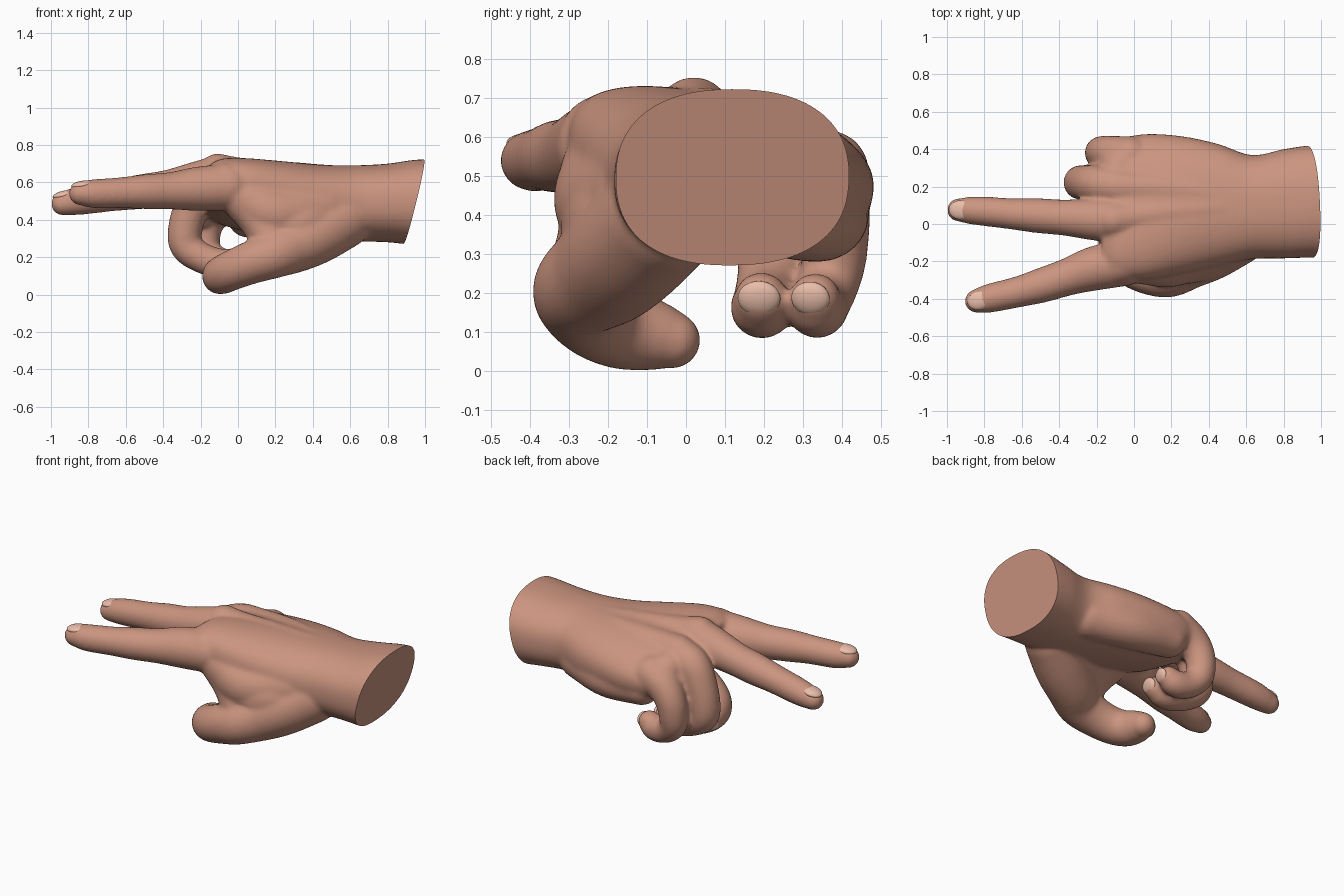
import bpy, bmesh
from math import sin, cos, pi, radians
from mathutils import Vector, Matrix


def material(name, rgb):
    m = bpy.data.materials.new(name)
    m.diffuse_color = (*rgb, 1)
    return m


skin = material("skin", (0.60, 0.30, 0.215))
nail_mat = material("nail", (0.82, 0.51, 0.40))


def spline(points, steps):
    """Catmull-Rom through vectors of any size."""
    p = [Vector(v) for v in points]
    p = [p[0] * 2 - p[1]] + p + [p[-1] * 2 - p[-2]]
    out = []
    for i in range(1, len(p) - 2):
        a, b, c, d = p[i - 1:i + 3]
        for s in range(steps):
            t = s / steps
            out.append((b * 2 + (c - a) * t + (a * 2 - b * 5 + c * 4 - d) * t * t
                        + (b * 3 - a - c * 3 + d) * t ** 3) * 0.5)
    return out + [p[-2]]


def loft(name, rings):
    """Skin a list of equal-length rings and close both ends."""
    bm = bmesh.new()
    rows = [[bm.verts.new(v) for v in r] for r in rings]
    n = len(rows[0])
    for a, b in zip(rows, rows[1:]):
        for i in range(n):
            j = (i + 1) % n
            bm.faces.new((a[i], a[j], b[j], b[i]))
    bm.faces.new(rows[0][::-1])
    bm.faces.new(rows[-1])
    bmesh.ops.recalc_face_normals(bm, faces=bm.faces)
    me = bpy.data.meshes.new(name)
    bm.to_mesh(me)
    bm.free()
    ob = bpy.data.objects.new(name, me)
    bpy.context.collection.objects.link(ob)
    return ob


def tube(name, points, sides=28):
    """Round-ended tube through (x, y, z, radius) points."""
    path = spline(points, 7)
    pos = [Vector(p[:3]) for p in path]
    tan = [(pos[min(i + 1, len(pos) - 1)] - pos[max(i - 1, 0)]).normalized()
           for i in range(len(pos))]
    stations = []
    for k in range(6):
        a = radians(86 - k * 15)
        stations.append((pos[0] - tan[0] * path[0][3] * sin(a), tan[0], path[0][3] * cos(a)))
    stations += [(p, t, v[3]) for p, t, v in zip(pos, tan, path)]
    for k in range(6):
        a = radians(11 + k * 15)
        stations.append((pos[-1] + tan[-1] * path[-1][3] * sin(a), tan[-1], path[-1][3] * cos(a)))
    q = tan[0].to_track_quat('Z', 'Y')
    prev, rings = tan[0], []
    for p, t, r in stations:
        q = prev.rotation_difference(t) @ q
        prev = t
        rings.append([p + q @ Vector((r * cos(2 * pi * i / sides), r * sin(2 * pi * i / sides), 0))
                      for i in range(sides)])
    return loft(name, rings)


# Palm and wrist: x, centre y, centre z, half width, half height, tilt
palm_sections = [
    (1.08, 0.12, 0.495, 0.305, 0.23, 0), (0.94, 0.12, 0.493, 0.30, 0.227, 0),
    (0.80, 0.108, 0.49, 0.292, 0.21, 0), (0.63, 0.09, 0.488, 0.278, 0.203, -1),
    (0.45, 0.10, 0.492, 0.328, 0.20, -4), (0.25, 0.10, 0.508, 0.372, 0.193, -9),
    (0.05, 0.09, 0.533, 0.397, 0.17, -13), (-0.09, 0.08, 0.55, 0.375, 0.145, -14),
    (-0.17, 0.08, 0.55, 0.33, 0.10, -14)]


def oval(s, sides=64, power=2.35):
    x, cy, cz, w, h, tilt = s
    t, ring = radians(tilt), []
    for i in range(sides):
        c, d = cos(2 * pi * i / sides), sin(2 * pi * i / sides)
        u = w * abs(c) ** (2 / power) * (1 if c > 0 else -1)
        v = h * abs(d) ** (2 / power) * (1 if d > 0 else -1)
        ring.append((x, cy + u * cos(t) - v * sin(t), cz + u * sin(t) + v * cos(t)))
    return ring


parts = [loft("palm", [oval(s) for s in spline(palm_sections, 5)])]

# Fingers and thumb
parts.append(tube("index_finger", [
    (-0.05, -0.205, 0.575, 0.127), (-0.22, -0.24, 0.565, 0.118), (-0.36, -0.285, 0.555, 0.10),
    (-0.50, -0.33, 0.55, 0.093), (-0.62, -0.363, 0.545, 0.083), (-0.74, -0.39, 0.54, 0.079),
    (-0.80, -0.403, 0.54, 0.074), (-0.842, -0.412, 0.54, 0.063)]))
parts.append(tube("middle_finger", [
    (-0.10, 0.02, 0.625, 0.12), (-0.22, 0.025, 0.60, 0.112), (-0.38, 0.035, 0.57, 0.096),
    (-0.52, 0.045, 0.55, 0.093), (-0.66, 0.055, 0.53, 0.083), (-0.80, 0.068, 0.51, 0.079),
    (-0.88, 0.073, 0.497, 0.073), (-0.938, 0.075, 0.485, 0.062)]))
parts.append(tube("ring_finger", [
    (-0.10, 0.20, 0.59, 0.105), (-0.20, 0.212, 0.55, 0.102), (-0.262, 0.22, 0.43, 0.095),
    (-0.286, 0.222, 0.31, 0.091), (-0.265, 0.218, 0.245, 0.087), (-0.19, 0.205, 0.195, 0.082),
    (-0.11, 0.197, 0.168, 0.081), (-0.05, 0.193, 0.166, 0.079), (-0.005, 0.193, 0.185, 0.07)]))
parts.append(tube("little_finger", [
    (-0.02, 0.36, 0.51, 0.11), (-0.11, 0.372, 0.46, 0.10), (-0.165, 0.383, 0.38, 0.089),
    (-0.18, 0.379, 0.285, 0.083), (-0.165, 0.365, 0.225, 0.079), (-0.11, 0.345, 0.18, 0.078),
    (-0.05, 0.337, 0.163, 0.078), (-0.01, 0.333, 0.168, 0.076), (0.02, 0.331, 0.187, 0.066)]))
parts.append(tube("thumb", [
    (0.56, -0.06, 0.40, 0.157), (0.42, -0.14, 0.32, 0.157), (0.30, -0.20, 0.262, 0.147),
    (0.19, -0.265, 0.213, 0.127), (0.08, -0.262, 0.175, 0.116), (-0.02, -0.225, 0.135, 0.108),
    (-0.075, -0.17, 0.11, 0.104), (-0.095, -0.11, 0.098, 0.098), (-0.096, -0.05, 0.084, 0.083),
    (-0.094, -0.036, 0.08, 0.074)]))

# Thumb web, palm pads and the ridges on the back of the hand
fills = {
    "thumb_web": [(0.02, -0.20, 0.52, 0.12), (0.11, -0.213, 0.40, 0.107), (0.19, -0.24, 0.27, 0.105)],
    "web_muscle": [(0.06, -0.19, 0.50, 0.135), (0.21, -0.185, 0.43, 0.15), (0.45, -0.085, 0.45, 0.155)],
    "thumb_pad": [(0.58, 0.0, 0.43, 0.14), (0.35, -0.15, 0.38, 0.155), (0.18, -0.20, 0.37, 0.125)],
    "heel_pad": [(0.05, 0.365, 0.41, 0.105), (0.30, 0.34, 0.40, 0.12), (0.55, 0.25, 0.42, 0.13)],
    "index_ridge": [(-0.07, -0.215, 0.60, 0.108), (0.15, -0.13, 0.598, 0.11), (0.50, 0.03, 0.585, 0.095)],
    "middle_ridge": [(-0.11, 0.02, 0.66, 0.095), (0.0, 0.035, 0.64, 0.094), (0.20, 0.06, 0.622, 0.095),
                     (0.50, 0.09, 0.602, 0.09)],
    "ring_ridge": [(-0.09, 0.195, 0.60, 0.10), (0.20, 0.18, 0.595, 0.105), (0.50, 0.15, 0.595, 0.09)],
    "little_ridge": [(-0.02, 0.345, 0.50, 0.105), (0.25, 0.30, 0.52, 0.105), (0.45, 0.24, 0.55, 0.09)],
    "knuckle_web": [(-0.08, 0.12, 0.58, 0.10), (-0.08, 0.28, 0.54, 0.105), (-0.07, 0.33, 0.51, 0.105)],
    "finger_web": [(-0.09, 0.29, 0.53, 0.10), (-0.15, 0.295, 0.47, 0.07), (-0.18, 0.30, 0.40, 0.045)]}
parts += [tube(n, p) for n, p in fills.items()]

# Merge everything into one smooth skin
bpy.ops.object.select_all(action='DESELECT')
for ob in parts:
    ob.select_set(True)
hand = parts[0]
bpy.context.view_layer.objects.active = hand
bpy.ops.object.join()
hand.name = "hand"
rm = hand.modifiers.new("Remesh", 'REMESH')
rm.mode = 'VOXEL'
rm.voxel_size = 0.011
sm = hand.modifiers.new("Smooth", 'SMOOTH')
sm.factor = 0.5
sm.iterations = 14
for m in ("Remesh", "Smooth"):
    bpy.ops.object.modifier_apply(modifier=m)

# Flat slanted cut at the wrist
bm = bmesh.new()
bm.from_mesh(hand.data)
bmesh.ops.bisect_plane(bm, geom=bm.verts[:] + bm.edges[:] + bm.faces[:], dist=1e-5,
                       plane_co=(0.995, 0.08, 0.72), plane_no=(1, 0.05, -0.244), clear_outer=True)
bmesh.ops.holes_fill(bm, edges=[e for e in bm.edges if e.is_boundary], sides=0)
bmesh.ops.recalc_face_normals(bm, faces=bm.faces)
bm.to_mesh(hand.data)
bm.free()
hand.data.materials.clear()
hand.data.materials.append(skin)
bpy.ops.object.shade_smooth_by_angle(angle=radians(45))


# Fingernails: centre, outward normal, long axis, half sizes
def nail(name, centre, normal, along, size):
    z = Vector(normal).normalized()
    x = Vector(along)
    x = (x - z * x.dot(z)).normalized()
    rot = Matrix((x, z.cross(x), z)).transposed().to_4x4()
    bpy.ops.mesh.primitive_uv_sphere_add(segments=32, ring_count=16, radius=1)
    ob = bpy.context.object
    ob.name = name
    ob.data.transform(Matrix.Translation(centre) @ rot @ Matrix.Diagonal((*size, 1)))
    ob.data.materials.append(nail_mat)
    bpy.ops.object.shade_smooth()


nail("index_nail", (-0.828, -0.409, 0.586), (-0.12, 0, 1), (-1, -0.25, 0), (0.064, 0.05, 0.023))
nail("middle_nail", (-0.928, 0.075, 0.533), (-0.2, 0, 1), (-1, 0.04, 0), (0.064, 0.051, 0.023))
nail("ring_nail", (0.045, 0.187, 0.187), (1, -0.1, -0.3), (0, 0, 1), (0.046, 0.055, 0.022))
nail("little_nail", (0.066, 0.319, 0.187), (1, -0.2, -0.3), (0, 0, 1), (0.044, 0.05, 0.022))
nail("thumb_nail", (-0.159, -0.05, 0.086), (-1, 0.1, 0), (0, 1, -0.1), (0.048, 0.05, 0.022))
